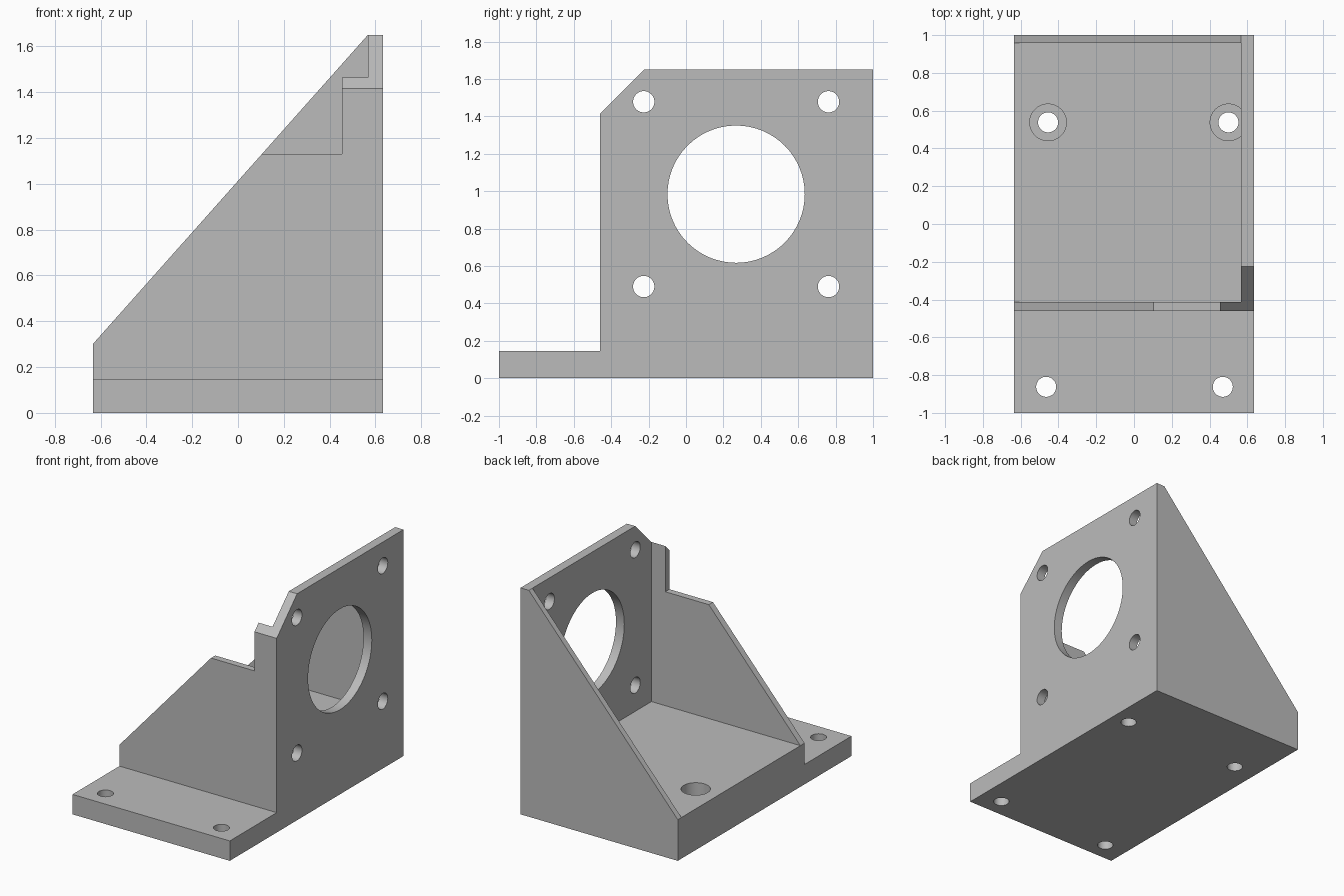
import bpy, bmesh
from math import radians
from mathutils import Matrix, Vector

cube = bpy.data.objects.get("Cube")
if cube:
    bpy.data.objects.remove(cube, do_unlink=True)

# One plain grey for the whole bracket
grey = bpy.data.materials.new("plain_grey")
grey.use_nodes = True
colour = (0.5, 0.5, 0.5, 1)
grey.diffuse_color = colour
grey.node_tree.nodes["Principled BSDF"].inputs["Base Color"].default_value = colour


def finish(name, bm):
    bmesh.ops.recalc_face_normals(bm, faces=bm.faces)
    mesh = bpy.data.meshes.new(name)
    bm.to_mesh(mesh)
    bm.free()
    mesh.materials.append(grey)
    obj = bpy.data.objects.new(name, mesh)
    bpy.context.collection.objects.link(obj)
    return obj


def prism(name, outline, axis, start, end):
    """Extrude a closed outline along x (points are y, z) or y (points are x, z)."""
    bm = bmesh.new()
    if axis == "x":
        points = [(start, a, b) for a, b in outline]
        shift = Vector((end - start, 0, 0))
    else:
        points = [(a, start, b) for a, b in outline]
        shift = Vector((0, end - start, 0))
    face = bm.faces.new([bm.verts.new(p) for p in points])
    moved = bmesh.ops.extrude_face_region(bm, geom=[face])["geom"]
    bmesh.ops.translate(bm, vec=shift,
                        verts=[v for v in moved if isinstance(v, bmesh.types.BMVert)])
    return finish(name, bm)


def box(name, x, y, z):
    return prism(name, [(x[0], z[0]), (x[1], z[0]), (x[1], z[1]), (x[0], z[1])], "y", *y)


def cylinder(name, centre, radius, depth, axis="z"):
    bm = bmesh.new()
    turn = Matrix.Rotation(radians(90), 4, "Y") if axis == "x" else Matrix()
    bmesh.ops.create_cone(bm, cap_ends=True, segments=64, radius1=radius, radius2=radius,
                          depth=depth, matrix=Matrix.Translation(centre) @ turn)
    return finish(name, bm)


def cut(target, cutter):
    cutter.hide_render = True
    mod = target.modifiers.new("cut", "BOOLEAN")
    mod.operation = "DIFFERENCE"
    mod.solver = "EXACT"
    mod.object = cutter
    bpy.context.view_layer.objects.active = target
    bpy.ops.object.modifier_apply(modifier=mod.name)
    bpy.data.objects.remove(cutter, do_unlink=True)


HALF, WALL, TOP = 0.634, 0.567, 1.65
FLOOR, LEDGE = 0.30, 0.145
FRONT, CHAMFER = -0.46, 0.235

# Solid side profile with front ledge and chamfered upper corner
bracket = prism("motor_bracket", [
    (-1, 0), (1, 0), (1, TOP), (FRONT + CHAMFER, TOP),
    (FRONT, TOP - CHAMFER), (FRONT, LEDGE), (-1, LEDGE)], "x", -HALF, HALF)

# Hollow between the two gussets
cut(bracket, box("pocket", (-1, WALL), (-0.412, 0.958), (FLOOR, 2)))

# Sloping gusset edges
slope = (TOP - FLOOR) / (WALL + HALF)
rise = 0.4
cut(bracket, prism("slope", [
    (-HALF - 0.1, FLOOR - 0.1 * slope), (WALL, TOP),
    (WALL, TOP + rise), (-HALF - 0.1, TOP + rise)], "y", -2, 2))

# Step in the front gusset
cut(bracket, box("step", (-1, 0.455), (-0.9, -0.2), (1.13, 2)))

# Mounting holes in the base, counterbored at the rear
for x, y in ((-0.465, -0.862), (0.47, -0.862), (-0.455, 0.538), (0.50, 0.538)):
    cut(bracket, cylinder("base_hole", (x, y, 0.1), 0.053, 0.6))
    if y > 0:
        depth = FLOOR + 0.002 - LEDGE
        cut(bracket, cylinder("counterbore", (x, y, LEDGE + depth / 2), 0.097, depth))

# Large opening and four screw holes in the upright plate
cut(bracket, cylinder("opening", (0.6, 0.268, 0.984), 0.367, 0.3, "x"))
for y in (-0.226, 0.762):
    for z in (0.49, 1.478):
        cut(bracket, cylinder("screw_hole", (0.6, y, z), 0.057, 0.3, "x"))

bpy.ops.object.select_all(action="DESELECT")
bracket.select_set(True)
bpy.context.view_layer.objects.active = bracket
bpy.ops.object.shade_smooth_by_angle(angle=radians(30))
